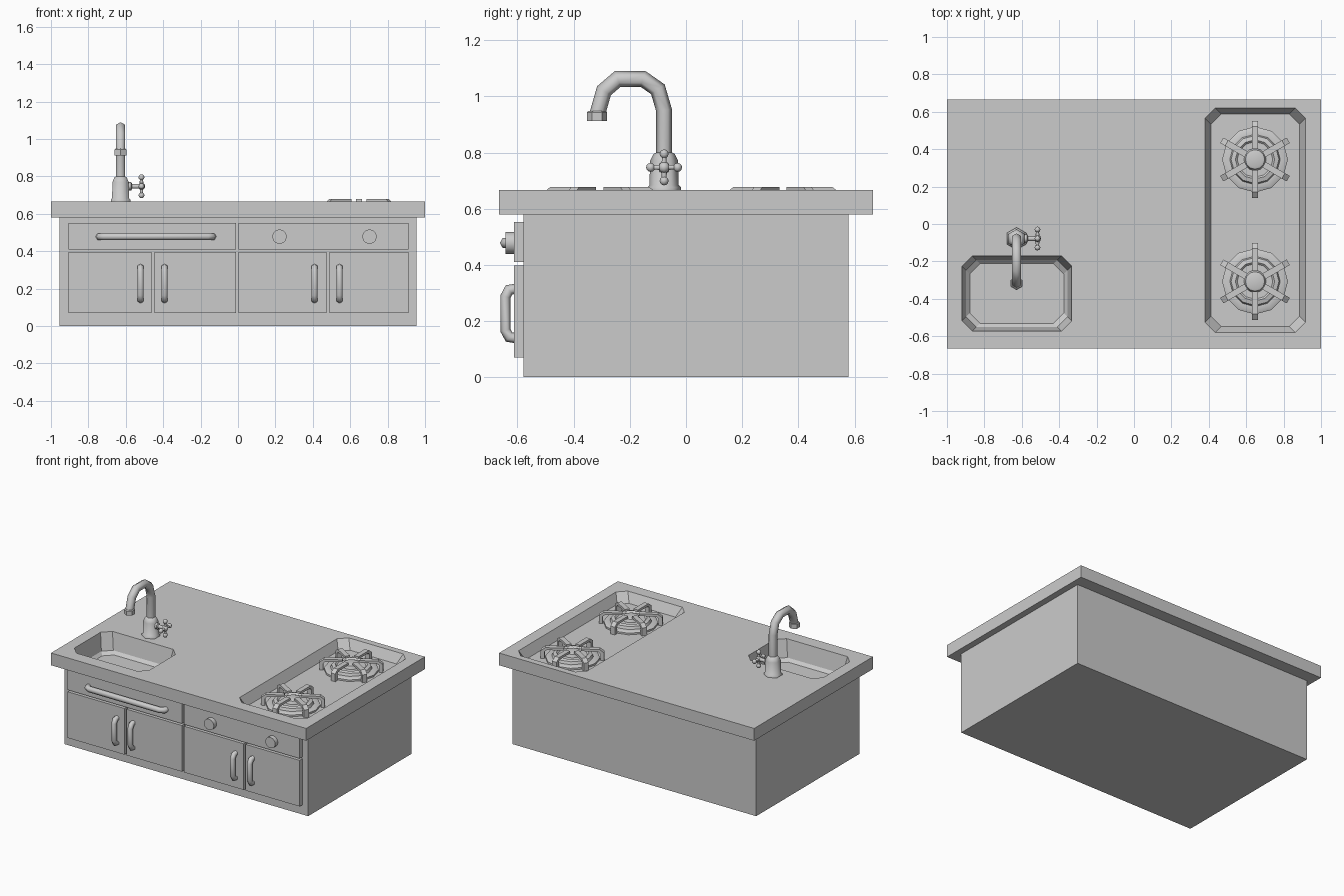
import bpy, bmesh, math
from mathutils import Vector, Matrix

if "Cube" in bpy.data.objects:
    bpy.data.objects.remove(bpy.data.objects["Cube"])

GREY = (0.6, 0.6, 0.6, 1)
mat = bpy.data.materials.new("plain grey")
mat.use_nodes = True
mat.diffuse_color = GREY
mat.node_tree.nodes["Principled BSDF"].inputs["Base Color"].default_value = GREY

TOP = 0.667       # worktop height
HOB_FLOOR = 0.60  # floor of the hob recess


def finish(name, bm, smooth=None):
    bmesh.ops.recalc_face_normals(bm, faces=bm.faces)
    mesh = bpy.data.meshes.new(name)
    bm.to_mesh(mesh)
    bm.free()
    mesh.materials.append(mat)
    ob = bpy.data.objects.new(name, mesh)
    bpy.context.collection.objects.link(ob)
    if smooth:
        bpy.ops.object.select_all(action="DESELECT")
        ob.select_set(True)
        bpy.context.view_layer.objects.active = ob
        bpy.ops.object.shade_smooth_by_angle(angle=math.radians(smooth))
    return ob


def skin(bm, rings):
    """Join rings of points into a closed, capped solid."""
    loops = [[bm.verts.new(p) for p in ring] for ring in rings]
    n = len(loops[0])
    for a, b in zip(loops, loops[1:]):
        for i in range(n):
            j = (i + 1) % n
            bm.faces.new((a[i], a[j], b[j], b[i]))
    bm.faces.new(loops[0][::-1])
    bm.faces.new(loops[-1])


def box(name, x0, x1, y0, y1, z0, z1):
    bm = bmesh.new()
    skin(bm, [[(x0, y0, z), (x1, y0, z), (x1, y1, z), (x0, y1, z)] for z in (z0, z1)])
    return finish(name, bm)


def lathe(name, profile, sides, centre, axis=(0, 0, 1), turn=0, smooth=None):
    """Turn (radius, height) pairs around an axis through centre."""
    rot = Vector((0, 0, 1)).rotation_difference(Vector(axis)).to_matrix()
    angles = [turn + math.tau * i / sides for i in range(sides)]
    bm = bmesh.new()
    skin(bm, [[Vector(centre) + rot @ Vector((r * math.cos(a), r * math.sin(a), h))
               for a in angles] for r, h in profile])
    return finish(name, bm, smooth)


def pipe(name, path, radius, side, sides=6):
    """Sweep a polygon along a flat path; side is the normal of its plane."""
    pts = [Vector(p) for p in path]
    side = Vector(side)
    rings = []
    for i, p in enumerate(pts):
        d_in = (p - pts[max(i - 1, 0)]).normalized()
        d_out = (pts[min(i + 1, len(pts) - 1)] - p).normalized()
        along = (d_in + d_out).normalized()
        out = along.cross(side)
        miter = 1 / max(along.dot(d_out if d_out.length else d_in), 0.5)
        rings.append([p + radius * (out * miter * math.cos(math.tau * k / sides)
                                    + side * math.sin(math.tau * k / sides))
                      for k in range(sides)])
    bm = bmesh.new()
    skin(bm, rings)
    return finish(name, bm, 65)


def basin_cutter(name, x0, x1, y0, y1, levels, c=0.055):
    """Chamfered rectangle narrowing through (height, inset) levels."""
    rings = []
    for z, i in levels:
        a, b, d, e = x0 + i, x1 - i, y0 + i, y1 - i
        rings.append([(a + c, d, z), (b - c, d, z), (b, d + c, z), (b, e - c, z),
                      (b - c, e, z), (a + c, e, z), (a, e - c, z), (a, d + c, z)])
    bm = bmesh.new()
    skin(bm, rings)
    ob = finish(name, bm)
    ob.hide_render = True
    return ob


def cut(ob, cutter):
    mod = ob.modifiers.new("cut", "BOOLEAN")
    mod.object = cutter
    mod.solver = "EXACT"
    bpy.context.view_layer.objects.active = ob
    bpy.ops.object.modifier_apply(modifier=mod.name)


# Cabinet and worktop with sunken sink and hob
cabinet = box("cabinet", -0.955, 0.955, -0.578, 0.578, 0, 0.581)
worktop = box("worktop", -1, 1, -0.665, 0.665, 0.58, TOP)
sink = basin_cutter("sink_cutter", -0.92, -0.333, -0.573, -0.17,
                    [(TOP + 0.05, 0), (TOP, 0), (TOP - 0.12, 0.022), (TOP - 0.14, 0.042)])
hob = basin_cutter("hob_cutter", 0.38, 0.917, -0.58, 0.62,
                   [(TOP + 0.05, 0), (TOP, 0), (HOB_FLOOR, 0.032)])
for target, cutter in ((cabinet, sink), (worktop, sink), (worktop, hob)):
    cut(target, cutter)
for cutter in (sink, hob):
    bpy.data.objects.remove(cutter)

# Drawer fronts and doors
FRONT = -0.612
for name, x0, x1 in (("right", -0.907, -0.012), ("left", 0.004, 0.912)):
    box(name + "_drawer_front", x0, x1, FRONT, -0.57, 0.41, 0.552)
for i, (x0, x1) in enumerate(((-0.907, -0.462), (-0.446, -0.012), (0.004, 0.473), (0.489, 0.912))):
    box(f"door_{i + 1}", x0, x1, FRONT, -0.57, 0.07, 0.397)


# Bowed pull handles
def bow(lo, hi):
    return [(lo, FRONT + 0.005), (lo + 0.004, -0.63), (lo + 0.028, -0.643),
            (hi - 0.028, -0.643), (hi - 0.004, -0.63), (hi, FRONT + 0.005)]


for i, x in enumerate((-0.521, -0.393, 0.409, 0.543)):
    pipe(f"door_handle_{i + 1}", [(x, y, z) for z, y in bow(0.139, 0.315)], 0.018, (1, 0, 0))
pipe("drawer_handle", [(x, y, 0.478) for x, y in bow(-0.742, -0.135)], 0.02, (0, 0, 1))

# Hob control knobs
for i, x in enumerate((0.222, 0.703)):
    lathe(f"hob_knob_{i + 1}", [(0.039, 0), (0.039, 0.033)], 12,
          (x, FRONT + 0.002, 0.478), (0, -1, 0), smooth=35)

# Burners, each with six pan supports
ARM = [(0.055, 0.663), (0.055, 0.678), (0.175, 0.678), (0.205, 0.655), (0.205, HOB_FLOOR),
       (0.18, HOB_FLOOR), (0.18, 0.648), (0.168, 0.66)]
for n, y in (("front", -0.307), ("back", 0.345)):
    centre = Vector((0.647, y, 0))
    lathe(n + "_burner", [(0.176, HOB_FLOOR - 0.005), (0.176, 0.612), (0.165, 0.618),
                          (0.135, 0.618), (0.128, 0.636), (0.105, 0.642), (0.095, 0.632),
                          (0.06, 0.632), (0.052, 0.652), (0.04, 0.656)], 12, centre, smooth=35)
    bm = bmesh.new()
    for k in range(6):
        turn = Matrix.Rotation(math.radians(30 + 60 * k), 3, "Z")
        skin(bm, [[centre + turn @ Vector((r, w, z)) for r, z in ARM] for w in (-0.017, 0.017)])
    finish(n + "_pan_support", bm)

# Tap: base, swan neck and nozzle
TX, TY = -0.628, -0.078
lathe("tap_base", [(0.06, TOP - 0.003), (0.06, 0.676), (0.052, 0.684), (0.05, 0.77),
                   (0.038, 0.795), (0.028, 0.80)], 6, (TX, TY, 0), turn=math.pi / 2, smooth=65)
NECK = [(TY, 0.78), (TY, 0.95), (-0.1, 1.025), (-0.153, 1.062), (-0.243, 1.062),
        (-0.292, 1.02), (-0.315, 0.94)]
pipe("tap_neck", [(TX, y, z) for y, z in NECK], 0.028, (1, 0, 0))
lathe("tap_nozzle", [(0.036, 0.913), (0.036, 0.943), (0.03, 0.948)], 6, (TX, -0.317, 0),
      turn=math.pi / 2, smooth=35)

# Cross handle on the tap's side
HX, HZ = -0.516, 0.747
lathe("tap_stem", [(0.022, 0), (0.022, 0.022), (0.013, 0.027), (0.013, 0.09)], 8,
      (TX + 0.035, TY, HZ), (1, 0, 0), smooth=50)


def ball(name, centre, r):
    bm = bmesh.new()
    bmesh.ops.create_uvsphere(bm, u_segments=8, v_segments=6, radius=r,
                              matrix=Matrix.Translation(centre))
    finish(name, bm, 65)


hub = Vector((HX, TY, HZ))
ball("tap_handle_hub", hub, 0.02)
for n, d in (("up", (0, 0, 1)), ("down", (0, 0, -1)), ("back", (0, 1, 0)), ("front", (0, -1, 0))):
    lathe(f"tap_spoke_{n}", [(0.011, 0), (0.008, 0.05)], 6, hub, d, smooth=65)
    ball(f"tap_spoke_tip_{n}", hub + Vector(d) * 0.048, 0.016)
